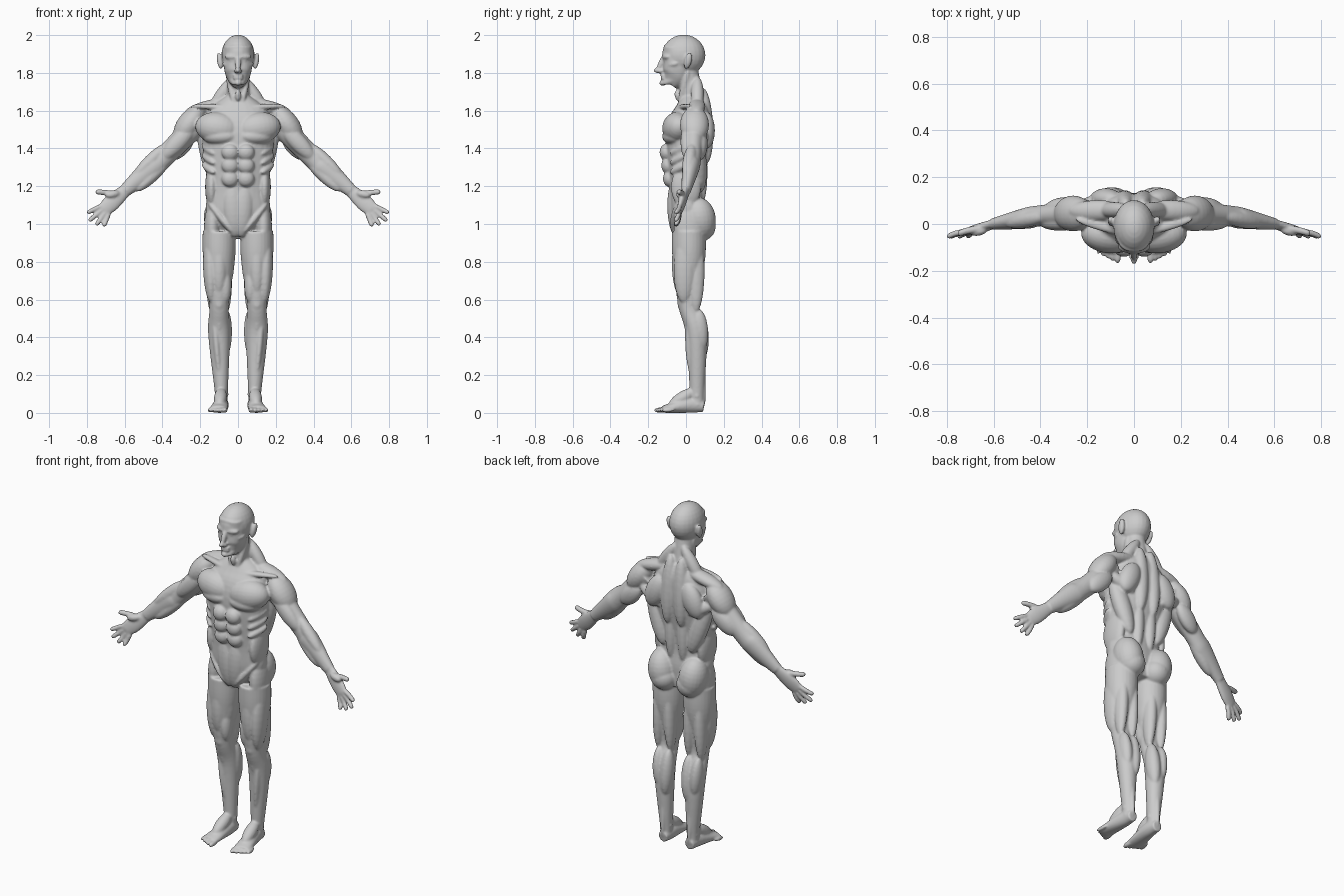
import bpy
import bmesh
import math
from mathutils import Matrix, Vector

LEFT, BACK, UP = Matrix.Identity(3)

# Shared muscle thicknesses
FINE, THIN, SLIM, MEDIUM, THICK, BROAD = .01, .015, .02, .034, .045, .06

# Skeleton landmarks of the left half
skull = Vector((0, -.012, 1.893))
chin = Vector((0, -.085, 1.74))
brow = Vector((0, -.115, 1.885))
nose = Vector((0, -.12, 1.81))
ear = Vector((.097, .01, 1.865))
nape = Vector((0, .04, 1.68))
collar = Vector((0, .035, 1.6))
chest = Vector((0, .01, 1.47))
sternum = Vector((0, -.06, 1.49))
scapula = Vector((.12, .108, 1.5))
waist = Vector((0, 0, 1.2))
navel = Vector((0, -.088, 1.24))
spine = Vector((.04, .08, 1.1))
pelvis = Vector((0, .01, 1.05))
iliac = Vector((.14, 0, 1.12))
crotch = Vector((0, .03, .93))
shoulder = Vector((.26, .045, 1.525))
elbow = Vector((.4, .035, 1.345))
wrist = Vector((.6, 0, 1.175))
knuckles = Vector((.71, -.034, 1.075))
hip = Vector((.1, .015, .96))
knee = Vector((.1, .01, .58))
calf = Vector((.1, .055, .42))
ankle = Vector((.088, .058, .1))
heel = Vector((.086, .095, .034))
ball = Vector((.105, -.12, .019))

default_cube = bpy.data.objects.get("Cube")
if default_cube:
    bpy.data.objects.remove(default_cube, do_unlink=True)

bm = bmesh.new()


def near(landmark, left=0, back=0, up=0):
    """A point measured from a landmark."""
    return landmark + Vector((left, back, up))


def frame(direction, reference):
    """Axes across, deep and along for a part running in the given direction."""
    along = direction.normalized()
    deep = (reference - along * reference.dot(along)).normalized()
    return deep.cross(along), deep, along


def muscle(start, end, width, depth, reference=BACK):
    """Add an ellipsoid stretched between two points."""
    turn = Matrix(frame(end - start, reference)).transposed().to_4x4()
    size = Matrix.Diagonal((width, depth, (end - start).length / 2, 1))
    place = Matrix.Translation((start + end) / 2)
    bmesh.ops.create_uvsphere(bm, u_segments=24, v_segments=14, radius=1,
                              matrix=place @ turn @ size)


def spline(rows, steps=6):
    """Resample the rows along a smooth curve."""
    padded = [rows[0]] + rows + [rows[-1]]
    result = []
    for a, b, c, d in zip(padded, padded[1:], padded[2:], padded[3:]):
        for step in range(steps):
            t = step / steps
            result.append(b + (c - a) * (t / 2)
                          + (a * 2 - b * 5 + c * 4 - d) * (t * t / 2)
                          + (b * 3 - a - c * 3 + d) * (t ** 3 / 2))
    return result + [rows[-1]]


def tube(sections, reference=BACK, roundness=1.0, sides=28):
    """Loft rings through sections of centre, width and depth, with closed ends."""
    path = spline([Vector((*centre, width, depth)) for centre, width, depth in sections])
    centres = [row.to_3d() for row in path]
    rings = []
    for i, row in enumerate(path):
        direction = centres[min(i + 1, len(path) - 1)] - centres[max(i - 1, 0)]
        across, deep, along = frame(direction, reference)
        ring = []
        for k in range(sides):
            angle = math.tau * k / sides
            u, v = (math.copysign(abs(f) ** roundness, f)
                    for f in (math.cos(angle), math.sin(angle)))
            ring.append(bm.verts.new(centres[i] + across * u * row[3] + deep * v * row[4]))
        rings.append(ring)
    for low, high in zip(rings, rings[1:]):
        for k in range(sides):
            bm.faces.new((low[k - 1], low[k], high[k], high[k - 1]))
    bm.faces.new(rings[0])
    bm.faces.new(rings[-1])


def build_head():
    # Skull, face and neck
    muscle(near(skull, up=-.108), near(skull, up=.109), .088, .115)
    tube([(near(skull, back=-.022, up=.04), .075, .086), (near(skull, back=-.033, up=-.04), .076, .075),
          (near(chin, back=.03, up=.05), .066, .07), (chin, MEDIUM, .04)], roundness=.85)
    tube([(near(collar, back=.01), BROAD, BROAD), (near(skull, back=.01, up=-.05), .055, BROAD)])
    # Brow, eye and cheekbone
    muscle(near(brow, left=-.01), near(brow, left=.07, back=.02), THIN, SLIM)
    muscle(near(brow, left=.02, back=.01, up=-.02), near(brow, left=.046, back=.015, up=-.02), FINE, THIN)
    muscle(near(brow, left=.03, back=.01, up=-.053), near(ear, left=-.017, back=-.055, up=-.015), THIN, SLIM)
    # Nose
    muscle(near(brow, up=.01), near(nose, back=-.03, up=-.005), THIN, THIN)
    muscle(nose, near(nose, back=-.053, up=.005), THIN, THIN, UP)
    muscle(near(nose, left=.012), near(nose, left=.012, back=-.032), FINE, FINE, UP)
    # Lips, chin and jaw
    for drop in (-.024, -.038):
        muscle(near(nose, left=-.027, up=drop), near(nose, left=.027, up=drop), FINE, THIN)
    muscle(near(chin, back=-.037, up=.02), near(chin, back=-.037, up=-.008), SLIM, SLIM)
    muscle(near(ear, left=-.04, back=-.015, up=-.065), near(chin, left=.018, back=-.04), THIN, SLIM, UP)
    # Ear
    muscle(near(ear, left=.006, back=.012, up=.042), near(ear, left=-.007, back=-.01, up=-.045), THIN, SLIM)
    # Throat
    muscle(near(ear, left=-.037, up=-.055), near(sternum, left=.015, back=.025, up=.12), THIN, SLIM)
    muscle(near(nape, back=-.09, up=.03), near(nape, back=-.08, up=-.03), THIN, THIN)


def build_torso():
    # Trunk core
    tube([(crotch, BROAD, BROAD), (pelvis, .165, .088), (waist, .162, .09),
          (chest, .19, .12), (collar, .155, .095), (nape, BROAD, BROAD)], roundness=.88)
    # Chest and collarbone
    muscle(near(sternum, left=-.01), near(shoulder, left=-.035, back=-.08), .085, .078)
    muscle(near(sternum, back=-.02, up=-.025), near(sternum, left=.185, back=.01, up=-.03), THICK, BROAD)
    muscle(near(sternum, left=.01, back=.015, up=.125), near(shoulder, left=-.01, back=-.025, up=.1), THIN, SLIM)
    # Abdomen and ribs
    for row in range(3):
        block = near(navel, left=.042, back=-row * .009, up=row * .07)
        muscle(near(block, up=-.044), near(block, up=.044), THICK, MEDIUM)
        rib = near(iliac, left=.048, back=.01, up=.2 + row * .05)
        muscle(near(rib, left=-.063, back=-.095, up=-.05), rib, SLIM, SLIM, UP)
    muscle(near(navel, left=.035, back=.03), near(crotch, left=.015, back=-.08), BROAD, THICK)
    muscle(near(iliac, left=.02, back=-.03), near(crotch, left=.025, back=-.095, up=.02), SLIM, MEDIUM)
    muscle(near(iliac, up=.19), near(iliac, up=-.04), MEDIUM, .08)
    # Shoulder yoke and upper back
    muscle(near(nape, left=.02, back=.02, up=.1), near(shoulder, left=-.11, back=.015, up=.065), MEDIUM, MEDIUM)
    muscle(near(nape, left=.04, back=.02, up=-.03), near(shoulder, left=.02, back=.01, up=.065), MEDIUM, THICK)
    muscle(near(nape, left=.035, back=.05, up=.04), near(scapula, left=-.075, up=-.18), THICK, THICK)
    muscle(near(scapula, left=-.04, up=.09), near(scapula, left=.04, up=-.1), BROAD, THICK)
    muscle(near(scapula, left=-.03, up=-.09), near(shoulder, left=-.01, back=.025, up=-.025), MEDIUM, MEDIUM)
    # Side and lower back
    muscle(near(shoulder, left=-.065), near(spine, left=.05, up=.07), .052, THICK)
    muscle(near(spine, up=.35), spine, MEDIUM, MEDIUM)
    # Buttock and hip
    seat = near(hip, left=-.015, back=.065, up=-.05)
    muscle(near(hip, left=.015, back=.045, up=.18), seat, .08, .088)
    muscle(near(seat, up=.15), seat, .075, .077)
    muscle(near(hip, left=.03, up=.17), near(hip, left=.04, up=-.11), THICK, .08)


def build_arm():
    # Arm core
    tube([(near(shoulder, left=-.06, up=.025), .065, BROAD), (elbow, .054, THICK),
          (elbow.lerp(wrist, .3), BROAD, THICK), (wrist, MEDIUM, .025)])
    # Deltoid, biceps and triceps
    muscle(near(shoulder, left=-.065, up=.09), near(shoulder, left=.065, up=-.09), .064, .077)
    muscle(near(shoulder, left=-.03, back=-.04), near(elbow, back=-.03), THICK, MEDIUM)
    muscle(near(shoulder, left=-.02, back=.045, up=-.05), near(elbow, left=-.03, back=.035), .05, MEDIUM)
    # Elbow and forearm
    muscle(near(elbow, left=-.04, back=.025, up=.015), near(elbow, left=.01, back=.02, up=-.025), SLIM, SLIM)
    muscle(near(elbow, left=-.03, up=.08), near(wrist, left=-.05, up=.075), MEDIUM, MEDIUM)
    muscle(near(elbow, left=-.04), near(wrist, left=-.06), MEDIUM, MEDIUM)


def finger(root, degrees, length, size):
    """Add a tapering digit that points outward at an angle."""
    angle = math.radians(degrees)
    tip = root + (LEFT * math.cos(angle) + UP * math.sin(angle)) * length - BACK * .02
    tube([(root, size, size), (near(root.lerp(tip, .5), back=.004), size, size),
          (root.lerp(tip, .9), size * .9, size * .9), (tip, size / 2, size / 2)], sides=14)


def build_hand():
    # Palm
    tube([(wrist, MEDIUM, SLIM), (wrist.lerp(knuckles, .6), THICK, SLIM), (knuckles, .038, THIN)])
    muscle(near(wrist, left=.025, back=-.02, up=-.01), near(wrist, left=.1, back=-.04, up=-.025), SLIM, SLIM)
    # Fingers fanned from index to little, then thumb
    for i, length in enumerate((.08, .1, .09, .07)):
        root = near(knuckles, left=.017 - i * .014, up=.019 - i * .014)
        finger(root, -26 - i * 14, length, .013)
    finger(near(wrist, left=.045, back=-.02, up=-.014), 5, .11, THIN)


def build_leg():
    # Leg core
    tube([(hip, .087, .09), (near(hip, up=-.14), .085, .087), (knee, .052, .053),
          (calf, .058, .055), (ankle, MEDIUM, .038), (near(ankle, up=-.06), MEDIUM, .038)])
    # Front and inner thigh
    muscle(near(hip, back=-.045), near(knee, back=-.04, up=.04), THICK, THICK)
    muscle(near(hip, left=.05, back=-.015), near(knee, left=.04, back=-.02), .04, BROAD)
    muscle(near(knee, left=-.03, back=-.025, up=.2), near(knee, left=-.035, back=-.025), MEDIUM, .04)
    muscle(near(hip, left=-.045), near(knee, left=-.035, up=.07), .042, BROAD)
    # Back of thigh
    for side in (-.03, .03):
        muscle(near(hip, left=side, back=.04), near(knee, left=side * 1.3, back=.042, up=-.05), MEDIUM, THICK)
    # Kneecap and shin
    muscle(near(knee, back=-.035, up=.04), near(knee, back=-.035, up=-.04), .028, SLIM)
    muscle(near(knee, back=-.015), near(calf, back=-.045), SLIM, SLIM)
    muscle(near(knee, left=.03, back=.01, up=-.04), near(ankle, left=.01, back=-.02, up=.08), SLIM, MEDIUM)
    # Calf and heel tendon
    muscle(near(knee, left=-.035, back=.055, up=-.03), near(calf, left=-.025, back=.03, up=-.14), .038, THICK)
    muscle(near(knee, left=.03, back=.055, up=-.03), near(calf, left=.015, back=.025, up=-.1), MEDIUM, THICK)
    muscle(near(calf, left=-.01, back=.03, up=-.1), heel, THIN, THIN)


def build_foot():
    # Ankle, sole and instep
    muscle(near(ankle, left=-.04), near(ankle, left=.038, up=-.012), THIN, SLIM)
    tube([(heel, .028, .03), (near(ankle, back=-.04, up=-.058), .039, .042), (ball, .05, .019)], UP)
    muscle(near(ankle, up=.025), near(ball, left=-.007, back=.03, up=.017), MEDIUM, MEDIUM, UP)
    # Toes shrinking outward
    for toe in range(5):
        size = THIN - toe * .001
        root = near(ball, left=toe * .019 - .035, back=.02 + toe * .01, up=-.002)
        muscle(root, near(root, left=toe * .002, back=-.07, up=-.004), size, size, UP)


for build in (build_head, build_torso, build_arm, build_hand, build_leg, build_foot):
    build()
bmesh.ops.recalc_face_normals(bm, faces=bm.faces)

mesh = bpy.data.meshes.new("body")
bm.to_mesh(mesh)
bm.free()
body = bpy.data.objects.new("body", mesh)
bpy.context.collection.objects.link(body)

# Clay surface
clay = bpy.data.materials.new("grey_clay")
clay.use_nodes = True
clay.diffuse_color = (.6, .6, .6, 1)
clay.node_tree.nodes["Principled BSDF"].inputs["Base Color"].default_value = clay.diffuse_color
mesh.materials.append(clay)

# Both halves fused into one smooth skin
mirror = body.modifiers.new("mirror", "MIRROR")
mirror.use_mirror_merge = False
remesh = body.modifiers.new("fuse", "REMESH")
remesh.mode = "VOXEL"
remesh.voxel_size = .006
remesh.use_smooth_shade = True
soften = body.modifiers.new("soften", "SMOOTH")
soften.factor = .5
soften.iterations = 5
